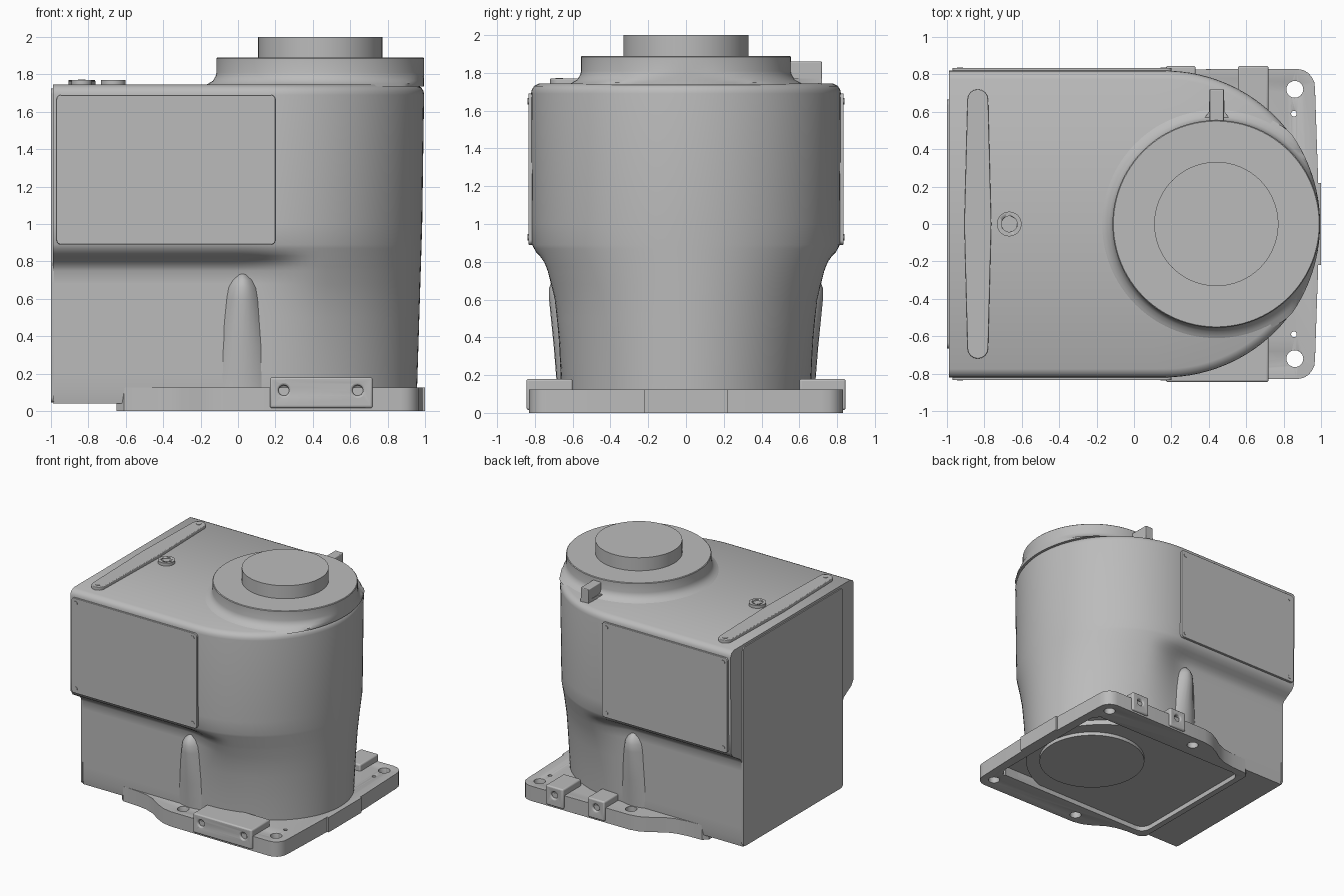
import bpy, bmesh, math
from mathutils import Matrix, Vector

if "Cube" in bpy.data.objects:
    bpy.data.objects.remove(bpy.data.objects["Cube"], do_unlink=True)

grey = bpy.data.materials.new("cast grey")
grey.use_nodes = True
grey.diffuse_color = (0.5, 0.5, 0.5, 1)
grey.node_tree.nodes["Principled BSDF"].inputs["Base Color"].default_value = (0.5, 0.5, 0.5, 1)


def finish(name, bm, bevel=0, angle=35):
    bmesh.ops.recalc_face_normals(bm, faces=bm.faces)
    mesh = bpy.data.meshes.new(name)
    bm.to_mesh(mesh)
    bm.free()
    mesh.materials.append(grey)
    ob = bpy.data.objects.new(name, mesh)
    bpy.context.collection.objects.link(ob)
    if bevel:
        mod = ob.modifiers.new("Bevel", "BEVEL")
        mod.width, mod.segments, mod.limit_method = bevel, 3, "ANGLE"
    bpy.ops.object.select_all(action="DESELECT")
    ob.select_set(True)
    bpy.context.view_layer.objects.active = ob
    bpy.ops.object.shade_smooth_by_angle(angle=math.radians(angle))
    return ob


def loft(name, rings, **kw):
    """Skin a stack of closed rings and cap both ends."""
    bm = bmesh.new()
    loops = [[bm.verts.new(p) for p in ring] for ring in rings]
    n = len(loops[0])
    for a, b in zip(loops, loops[1:]):
        for i in range(n):
            j = (i + 1) % n
            bm.faces.new((a[i], a[j], b[j], b[i]))
    bm.faces.new(loops[0][::-1])
    bm.faces.new(loops[-1])
    return finish(name, bm, **kw)


def prism(name, outline, z0, z1, **kw):
    return loft(name, [[(x, y, z) for x, y in outline] for z in (z0, z1)], **kw)


def box(name, x0, x1, y0, y1, z0, z1, **kw):
    return prism(name, [(x0, y0), (x1, y0), (x1, y1), (x0, y1)], z0, z1, **kw)


def cylinder(name, centre, radius, depth, axis="Z", sides=32):
    bm = bmesh.new()
    turn = Vector((0, 0, 1)).rotation_difference(
        Vector((axis == "X", axis == "Y", axis == "Z"))).to_matrix().to_4x4()
    bmesh.ops.create_cone(bm, cap_ends=True, segments=sides, radius1=radius, radius2=radius,
                          depth=depth, matrix=Matrix.Translation(centre) @ turn)
    return finish(name, bm)


def cut(ob, cutters):
    for c in cutters:
        mod = ob.modifiers.new("Cut", "BOOLEAN")
        mod.operation, mod.object, mod.solver = "DIFFERENCE", c, "EXACT"
        bpy.context.view_layer.objects.active = ob
        bpy.ops.object.modifier_apply(modifier=mod.name)
        bpy.data.objects.remove(c, do_unlink=True)


def interp(table, z):
    for (za, a), (zb, b) in zip(table, table[1:]):
        if z <= zb:
            return a + (b - a) * max(0, z - za) / (zb - za)
    return table[-1][1]


def rounded(x0, x1, y0, y1, r, steps=6):
    pts = []
    corners = [(x1 - r, y1 - r), (x0 + r, y1 - r), (x0 + r, y0 + r), (x1 - r, y0 + r)]
    for k, (cx, cy) in enumerate(corners):
        for i in range(steps + 1):
            t = math.pi / 2 * (k + i / steps)
            pts.append((cx + r * math.cos(t), cy + r * math.sin(t)))
    return pts


# Housing: box end with an undercut, blended into a rounded flared end
BOX_W = [(0.04, 0.65), (0.1, 0.66), (0.75, 0.665), (0.79, 0.69), (0.85, 0.79), (0.89, 0.815),
         (1.69, 0.82), (1.71, 0.817), (1.73, 0.805), (1.745, 0.775)]
FLARE_W = [(0.04, 0.66), (0.2, 0.67), (0.4, 0.69), (0.6, 0.72), (0.75, 0.765), (0.89, 0.815)] + BOX_W[6:]
REACH = [(0.04, 0.795), (1.0, 0.825), (1.69, 0.835), (1.71, 0.832), (1.73, 0.82), (1.745, 0.79)]
CX = 0.16


def housing_ring(z):
    half = [(-0.99 + (CX + 0.99) * i / 24, 1) for i in range(24)]
    arc = [math.pi / 2 * (1 - i / 28) for i in range(29)]
    half += [(CX + interp(REACH, z) * math.cos(t), math.sin(t)) for t in arc]
    side = []
    for x, s in half:
        t = min(1, max(0, x / 0.45))
        t = t * t * (3 - 2 * t)
        side.append((x, s * (interp(BOX_W, z) * (1 - t) + interp(FLARE_W, z) * t), z))
    return side + [(x, -y, z) for x, y, z in side[-2::-1]]


levels = sorted({z for z, _ in BOX_W + FLARE_W + REACH} | {0.3, 0.5, 0.68, 0.77, 0.81, 0.83, 0.87})
loft("housing", [housing_ring(z) for z in levels], angle=40)

# End cover with its screws
end_cover = prism("end_cover", rounded(0.045, 1.725, -0.665, 0.665, 0.03), -1.0, -0.985)
end_cover.data.transform(Matrix(((0, 0, 1, 0), (0, 1, 0, 0), (1, 0, 0, 0), (0, 0, 0, 1))))
end_cover.data.flip_normals()
for y in (-0.61, 0, 0.61):
    for z in (0.1, 0.89, 1.68):
        if y or z != 0.89:
            cylinder("end_screw", (-0.997, y, z), 0.02, 0.006, "X", 16)

# Side covers, screws and the tapered ribs below them
for s in (-1, 1):
    cover = prism("side_cover", rounded(-0.97, 0.2, 0.89, 1.69, 0.025), 0.8, 0.835, bevel=0.004)
    cover.data.transform(Matrix(((1, 0, 0, 0), (0, 0, s, 0), (0, 1, 0, 0), (0, 0, 0, 1))))
    if s > 0:
        cover.data.flip_normals()
    for x in (-0.93, 0.16):
        for z in (0.93, 1.65):
            cylinder("cover_screw", (x, s * 0.835, z), 0.017, 0.006, "Y", 16)
    rib = [(0.1, 0.225, 0.18), (0.35, 0.175, 0.2), (0.6, 0.125, 0.225), (0.66, 0.11, 0.225),
           (0.7, 0.085, 0.21), (0.73, 0.045, 0.18), (0.74, 0.01, 0.14)]
    loft("side_rib", [[(0.025 + rx * math.cos(t), s * 0.5 + ry * math.sin(t), z)
                       for t in (math.tau * i / 32 for i in range(32))] for z, rx, ry in rib], angle=60)

# Foot flange: mirrored outline, open underneath, with bolt and dowel holes
side = [(1.0, 0), (1.0, 0.22), (0.985, 0.22), (0.968, 0.72)]
side += [(0.868 + 0.1 * math.cos(t), 0.73 + 0.1 * math.sin(t)) for t in (0.3, 0.6, 0.9, 1.2, math.pi / 2)]
side += [(-0.05, 0.825), (-0.13, 0.81), (-0.21, 0.77), (-0.3, 0.71), (-0.38, 0.68), (-0.48, 0.665),
         (-0.61, 0.66), (-0.65, 0.62)]
flange = prism("foot_flange", side + [(x, -y) for x, y in side[:0:-1]], 0, 0.125)
cutters = [prism("recess_cutter", rounded(-0.6, 0.9, -0.6, 0.6, 0.08), -0.1, 0.08)]
for s in (-1, 1):
    for x, y, r in ((0.86, 0.72, 0.045), (0.0, 0.73, 0.045), (0.855, 0.59, 0.015)):
        cutters.append(cylinder("hole_cutter", (x, s * y, 0.06), r, 0.4))
cut(flange, cutters)
mod = flange.modifiers.new("Bevel", "BEVEL")
mod.width, mod.segments, mod.limit_method = 0.008, 2, "ANGLE"

# Underside disc
cylinder("underside_disc", (0.44, 0, 0.04), 0.42, 0.06, sides=64)

# Side lugs: one wide at the front, two narrow at the rear
for name, x0, x1, s, holes in (("front_lug", 0.17, 0.72, -1, (0.245, 0.64)),
                               ("rear_lug", 0.17, 0.33, 1, (0.25,)),
                               ("rear_lug", 0.555, 0.72, 1, (0.64,))):
    y0, y1 = sorted((s * 0.6, s * 0.845))
    lug = box(name, x0, x1, y0, y1, 0.015, 0.18)
    cut(lug, [cylinder("hole_cutter", (x, s * 0.845, 0.11), 0.028, 0.12, "Y", 24) for x in holes])
    mod = lug.modifiers.new("Bevel", "BEVEL")
    mod.width, mod.segments, mod.limit_method = 0.012, 3, "ANGLE"

# Collar and neck, with the root fillet kept inside the housing edge
profile = [(0.63, 1.735), (0.6, 1.75), (0.575, 1.765), (0.56, 1.79), (0.555, 1.81), (0.555, 1.885),
           (0.55, 1.89), (0.332, 1.89), (0.332, 2.0)]
rings = []
for r, z in profile:
    ring = []
    for i in range(96):
        t = math.tau * i / 96
        p = Vector((0.44 - CX + r * math.cos(t), r * math.sin(t)))
        if p.length > 0.835:
            p *= 0.835 / p.length
        ring.append((p.x + CX, p.y, z))
    rings.append(ring)
loft("collar_and_neck", rings)
box("collar_tab", 0.405, 0.48, 0.5, 0.72, 1.755, 1.86, bevel=0.006)
prism("collar_tab_root", [(0.36, 0.54), (0.525, 0.54), (0.485, 0.6), (0.48, 0.72), (0.405, 0.72), (0.4, 0.6)],
      1.73, 1.77)

# Top strap, slightly wider in the middle, with end screws
strap = []
for s in (1, -1):
    strap += [(-0.835 + s * 0.072, 0)]
    for i in range(9):
        t = math.pi * i / 8
        strap.append((-0.835 + s * 0.055 * math.cos(t), s * (0.665 + 0.055 * math.sin(t))))
prism("top_strap", strap, 1.735, 1.77, bevel=0.005)
for s in (-1, 1):
    cylinder("strap_screw", (-0.835, s * 0.67, 1.77), 0.02, 0.006, sides=16)

# Filler plug with a stepped socket
plug = cylinder("filler_plug", (-0.667, 0, 1.755), 0.066, 0.03, sides=40)
cut(plug, [cylinder("socket_cutter", (-0.667, 0, 1.77), 0.042, 0.02, sides=40)])
cylinder("plug_socket", (-0.667, 0, 1.757), 0.03, 0.014, sides=6)
